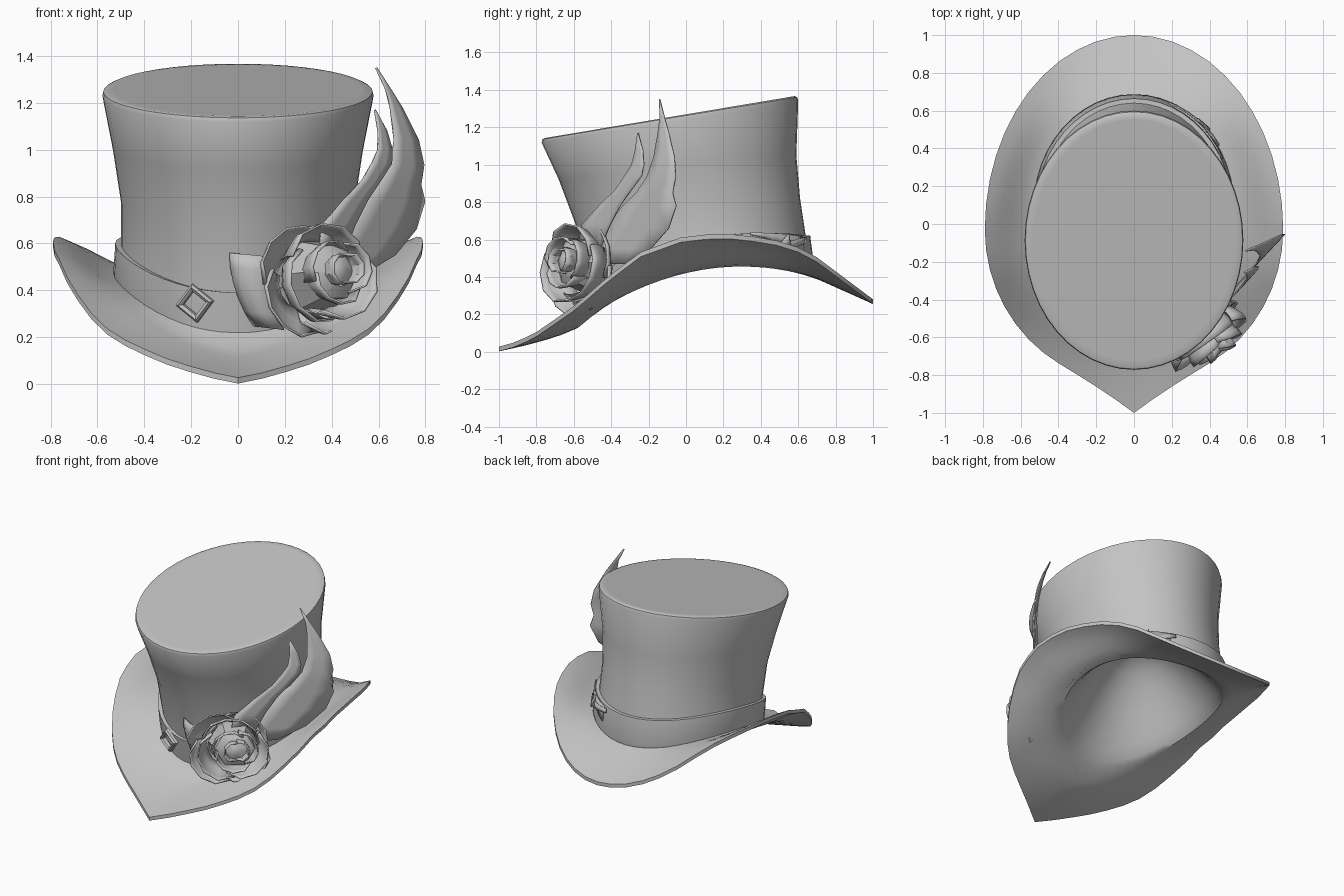
import bpy
import bmesh
from math import sin, cos, pi, radians
from mathutils import Vector, Matrix

if "Cube" in bpy.data.objects:
    bpy.data.objects.remove(bpy.data.objects["Cube"])

SEG = 48
grey = bpy.data.materials.new("felt_grey")
grey.use_nodes = True
colour = (0.55, 0.55, 0.55, 1)
grey.diffuse_color = colour
grey.node_tree.nodes["Principled BSDF"].inputs["Base Color"].default_value = colour


def loft(name, rows, closed=True, cap_end=False, solid=0.0, angle=35, wrap=False):
    """Skin a list of point rows into one mesh object."""
    bm = bmesh.new()
    grid = [[bm.verts.new(p) for p in row] for row in rows]
    n = len(grid[0])
    pairs = list(zip(grid, grid[1:]))
    if wrap:
        pairs.append((grid[-1], grid[0]))
    for a, b in pairs:
        for i in range(n if closed else n - 1):
            j = (i + 1) % n
            bm.faces.new((a[i], a[j], b[j], b[i]))
    if cap_end:
        for end in (grid[0], grid[-1]):
            bm.faces.new(end)
    bmesh.ops.recalc_face_normals(bm, faces=bm.faces)
    mesh = bpy.data.meshes.new(name)
    bm.to_mesh(mesh)
    bm.free()
    mesh.materials.append(grey)
    ob = bpy.data.objects.new(name, mesh)
    bpy.context.collection.objects.link(ob)
    if solid:
        mod = ob.modifiers.new("thickness", 'SOLIDIFY')
        mod.thickness = solid
        mod.offset = 0
    bpy.ops.object.select_all(action='DESELECT')
    bpy.context.view_layer.objects.active = ob
    ob.select_set(True)
    bpy.ops.object.shade_smooth_by_angle(angle=radians(angle))


def interp(table, x):
    for (x0, y0), (x1, y1) in zip(table, table[1:]):
        if x <= x1:
            return y0 + (y1 - y0) * (x - x0) / (x1 - x0)
    return table[-1][1]


# Crown sections: front y, front z, back y, back z, half width, side bow
BASE = (-.5, .235, .665, .43, .51, .13)
BAND_TOP = (-.525, .39, .64, .62, .5, .095)
WAIST = (-.59, .68, .61, .82, .5, .03)
CHEST = (-.68, .92, .59, 1.05, .533, .01)
RIM = (-.772, 1.118, .6, 1.343, .579, 0)
BEVEL = (-.768, 1.136, .594, 1.361, .575, 0)
TOP = (-.752, 1.143, .582, 1.367, .56, 0)


def section_point(sec, a, grow=0.0, lift=0.0):
    fy, fz, by, bz, rx, bow = sec
    s, c = sin(a), cos(a)
    y = (fy + by) / 2 + ((by - fy) / 2 + grow) * s
    z = (fz + bz) / 2 + (bz - fz) / 2 * s + bow * c * c + lift
    return Vector(((rx + grow) * c, y, z))


ANGLES = [2 * pi * i / SEG for i in range(SEG)]


def ring(sec, grow=0.0, lift=0.0):
    return [section_point(sec, a, grow, lift) for a in ANGLES]


# Brim: rounded back, pointed front, sides curled upward
EDGE_Z = [(-1, .027), (-.9, .055), (-.8, .105), (-.59, .25), (-.43, .39), (-.25, .53),
          (-.03, .61), (.18, .635), (.45, .605), (.61, .555), (.7, .505), (.82, .415), (1, .28)]


def brim_point(a, s, lift):
    x, y = .79 * cos(a), -.03 + (1.03 if sin(a) > 0 else .82) * sin(a)
    if sin(a) < 0:
        y -= .15 * max(0, 1 - abs(x) / .4) ** 2
    edge = Vector((x, y, interp(EDGE_Z, y)))
    start = section_point(BASE, a)
    p = start.lerp(edge, s)
    side = cos(a) ** 2
    curl = s * s * (2.4 - 1.4 * s)
    flat = s if sin(a) > 0 else s ** .5
    p.z = start.z + (edge.z - start.z) * (side * curl + (1 - side) * flat) + lift
    return p


def brim_ring(s, lift=0.0):
    return [brim_point(a, s, lift) for a in ANGLES]


# Soft hollow for the head, flowing out of the underside of the brim
def hollow_ring(t):
    apex = Vector((0, .06, .84))
    rise = t * t * (3 - 2 * t)
    rows = []
    for p in ring(BASE, -.01, -.025):
        q = p.lerp(apex, t ** 1.4 * .95)
        q.z = p.z + (apex.z - p.z) * rise
        rows.append(q)
    return rows


STEPS = [i / 6 for i in range(1, 7)]
body = [ring(TOP, -.03, 0), ring(TOP), ring(BEVEL), ring(RIM), ring(CHEST), ring(WAIST),
        ring(BAND_TOP), ring(BASE)]
for point, flat in zip(body[0], ring(TOP)):
    point.z = 1.255 + (point.y + .085) * .168
body += [brim_ring(s) for s in STEPS]
body += [brim_ring(s, -.025) for s in reversed(STEPS)]
body += [hollow_ring(k / 8) for k in range(9)]
loft("hat_body", body, cap_end=True, angle=40)

# Ribbon band around the crown
loft("ribbon_band", [ring(BASE, .015, -.02), ring(BASE, .022, .015), ring(BAND_TOP, .024),
                     ring(BAND_TOP, -.01)], angle=30)


# Folded ribbon ends wrapped over the band at the back
def ribbon_fold(name, a0, a1, low0, low1, high0, high1, grow):
    rows = []
    for i in range(7):
        t = i / 6
        a = radians(a0 + (a1 - a0) * t)
        lo, hi = section_point(BASE, a, grow), section_point(BAND_TOP, a, grow)
        rows.append([lo.lerp(hi, low0 + (low1 - low0) * t),
                     lo.lerp(hi, high0 + (high1 - high0) * t)])
    loft(name, rows, closed=False, solid=.008)


ribbon_fold("ribbon_fold_upper", 28, 66, .95, .4, 1.02, .95, .03)
ribbon_fold("ribbon_fold_lower", 34, 70, .25, .8, .6, .95, .036)
ribbon_fold("ribbon_fold_knot", 43, 52, .3, .6, .6, 1.02, .042)


# Placement frame on the outside: local z points outward
def frame(centre, outward, spin=0.0):
    turn = Vector(outward).to_track_quat('Z', 'Y').to_matrix().to_4x4()
    return Matrix.Translation(centre) @ turn @ Matrix.Rotation(spin, 4, 'Z')


# Diamond buckle: a square frame with a bevelled profile
place = frame((-.185, -.517, .345), (-.28, -.95, -.12), radians(6))
profile = [(.084, -.012), (.084, .008), (.07, .02), (.052, .01), (.05, -.012)]
loft("buckle", [[place @ Vector((r * cos(k * pi / 2), r * sin(k * pi / 2), h)) for k in range(4)]
                for r, h in profile], wrap=True, angle=10)

# Rose: a few broad, angular petals that wrap around one axis
rose = frame((.355, -.595, .455), (.58, -.8, .1))


def petal(name, middle, width, r0, r1, h0, h1, shift):
    rows = []
    for j in range(5):
        v = j / 4
        row = []
        for i in range(6):
            u = i / 2.5 - 1
            a = middle + u * width
            tip = 1 - .2 * abs(u) ** 3 * v
            r = (r0 + (r1 - r0) * sin(v * pi / 2)) * tip * (1 + .08 * u)
            h = h0 + (h1 - h0) * v * tip
            row.append(rose @ Vector((1.1 * r * cos(a) + shift, r * sin(a) + shift * .6, h)))
        rows.append(row)
    loft(name, rows, closed=False, solid=.009, angle=40)


# count, half width, inner and outer radius, bottom and top height, sideways shift
LAYERS = [(4, .95, .12, .255, -.13, -.03, -.01), (3, 1.2, .15, .215, -.08, .07, .012),
          (3, 1.2, .1, .14, -.02, .12, .03), (2, 1.6, .05, .075, 0, .15, .04)]
for n, (count, width, r0, r1, h0, h1, shift) in enumerate(LAYERS):
    for k in range(count):
        petal(f"rose_petal_{n + 1}_{k + 1}", 2 * pi * k / count + n * .8 + .7,
              width, r0, r1, h0, h1, shift)

# Rose heart, a short tapered bud
loft("rose_heart", [[rose @ Vector((r * cos(k * pi / 3) + .03, r * sin(k * pi / 3) + .02, h))
                     for k in range(6)] for r, h in ((.17, -.1), (.13, .05), (.03, .11))],
     cap_end=True)

# Broad loose petal beside the rose, tucked against the band
rows = []
for j in range(6):
    v = j / 5
    row = []
    for i in range(7):
        u = i / 6
        x = -.035 + .1 * v * v + u * (.21 - .08 * v)
        z = .56 - .31 * v - .02 * u
        row.append(Vector((x, -.56 + .05 * v - .04 * sin(pi * u) - .02 * sin(pi * v), z)))
    rows.append(row)
loft("loose_petal", rows, closed=False, solid=.01, angle=60)


# Feathers: rows of left x, right x, z on one sweeping surface
def feather(name, table, shift):
    rows = []
    for left, right, z in table:
        row = []
        for i in range(4):
            x = left + (right - left) * i / 3
            y = -.05 + (x - .8) * 1.07 + .48 * max(0, z - .9) ** 1.6 + shift
            row.append(Vector((x, y, z)))
        rows.append(row)
    loft(name, rows, closed=False, solid=.008, angle=60)


feather("tall_feather", [(.588, .592, 1.35), (.63, .65, 1.26), (.65, .7, 1.18), (.667, .77, 1.04),
                         (.65, .793, .935), (.6, .78, .85), (.53, .797, .78),
                         (.45, .76, .66), (.4, .67, .55), (.38, .54, .47)], 0)
feather("short_feather", [(.583, .586, 1.17), (.598, .635, 1.08), (.597, .658, 1),
                          (.57, .655, .94), (.53, .61, .87), (.445, .55, .78), (.36, .5, .68),
                          (.34, .45, .55)], -.035)
